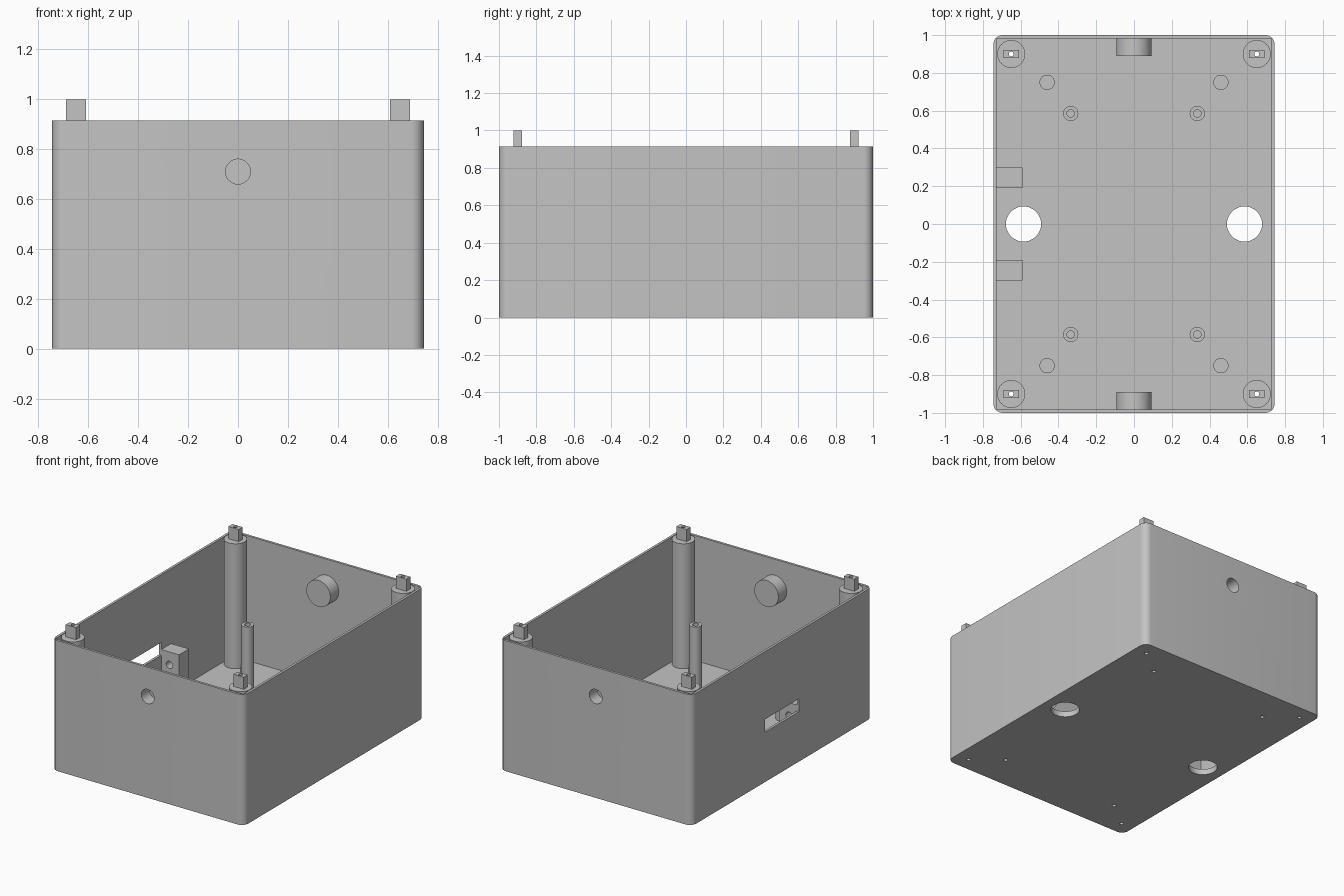
import bpy, bmesh, math
from mathutils import Matrix, Vector

cube = bpy.data.objects.get("Cube")
if cube:
    bpy.data.objects.remove(cube, do_unlink=True)

W, D, H = 0.745, 1.0, 0.915      # half width, half depth, wall height
WALL, FLOOR = 0.017, 0.04
SLOT_Y, BOSS_Z = 0.19, 0.71

grey = bpy.data.materials.new("plain grey")
grey.use_nodes = True
colour = (0.55, 0.55, 0.55, 1)
grey.diffuse_color = colour
grey.node_tree.nodes["Principled BSDF"].inputs["Base Color"].default_value = colour


def new_object(name, bm):
    bmesh.ops.recalc_face_normals(bm, faces=bm.faces)
    mesh = bpy.data.meshes.new(name)
    bm.to_mesh(mesh)
    bm.free()
    mesh.materials.append(grey)
    obj = bpy.data.objects.new(name, mesh)
    bpy.context.collection.objects.link(obj)
    return obj


def box(name, low, high, corner=0):
    """Box between two corners, with optional rounded upright edges."""
    low, high = Vector(low), Vector(high)
    bm = bmesh.new()
    bmesh.ops.create_cube(bm, size=1)
    bmesh.ops.scale(bm, vec=high - low, verts=bm.verts)
    bmesh.ops.translate(bm, vec=(low + high) / 2, verts=bm.verts)
    if corner:
        upright = [e for e in bm.edges
                   if abs(e.verts[0].co.z - e.verts[1].co.z) > 0.1]
        bmesh.ops.bevel(bm, geom=upright, offset=corner, segments=8,
                        profile=0.5, affect='EDGES')
    return new_object(name, bm)


def rod(name, start, end, radius, sides=48):
    """Cylinder running between two points."""
    start, end = Vector(start), Vector(end)
    axis = end - start
    bm = bmesh.new()
    turn = axis.to_track_quat('Z', 'Y').to_matrix().to_4x4()
    bmesh.ops.create_cone(bm, cap_ends=True, segments=sides, radius1=radius,
                          radius2=radius, depth=axis.length,
                          matrix=Matrix.Translation((start + end) / 2) @ turn)
    return new_object(name, bm)


def combine(obj, others, operation='DIFFERENCE'):
    """Apply booleans and remove the helper objects."""
    for other in others:
        mod = obj.modifiers.new("bool", 'BOOLEAN')
        mod.operation, mod.solver, mod.object = operation, 'EXACT', other
    graph = bpy.context.evaluated_depsgraph_get()
    mesh = bpy.data.meshes.new_from_object(obj.evaluated_get(graph))
    obj.modifiers.clear()
    obj.data = mesh
    for other in others:
        bpy.data.objects.remove(other, do_unlink=True)
    return obj


def upright(name, x, y, z0, z1, radius, sides=48):
    return rod(name, (x, y, z0), (x, y, z1), radius, sides)


parts = []
corners = [(sx, sy) for sx in (-1, 1) for sy in (-1, 1)]


def place(sx, sy):
    return ("back" if sy > 0 else "front") + ("_left" if sx > 0 else "_right")


# Open shell with its cable, screw, side slot and end holes
shell = box("case_shell", (-W, -D, 0), (W, D, H), 0.05)
cuts = [box("cavity", (WALL - W, WALL - D, FLOOR), (W - WALL, D - WALL, H + 1)),
        box("slot", (-W - 0.1, -SLOT_Y, 0.35), (-W + 0.1, SLOT_Y, 0.44))]
for s in (-1, 1):
    cuts.append(upright("cable_hole", s * 0.585, 0, -0.1, 0.1, 0.093, 64))
    cuts.append(rod("end_hole", (0, s * 0.9, BOSS_Z), (0, s * 1.1, BOSS_Z), 0.05))
for sx, sy in corners:
    for x, y in ((0.65, 0.9), (0.46, 0.75)):
        cuts.append(upright("screw_hole", sx * x, sy * y, -0.1, 0.1, 0.013, 24))
parts.append(combine(shell, cuts))

for sx, sy in corners:
    # Corner post with a locating tab and a hole through both
    x, y = sx * 0.65, sy * 0.9
    post = upright("corner_post_" + place(sx, sy), x, y, 0.02, H, 0.074)
    tab = box("tab", (x - 0.04, y - 0.022, 0.8), (x + 0.04, y + 0.022, 1))
    combine(post, [tab], 'UNION')
    parts.append(combine(post, [upright("bore", x, y, -0.1, 1.1, 0.013, 24)]))

    # Tall standoff, drilled from the top
    x, y = sx * 0.335, sy * 0.585
    post = upright("standoff_" + place(sx, sy), x, y, 0.02, 0.52, 0.04)
    parts.append(combine(post, [upright("bore", x, y, 0.3, 0.6, 0.02, 32)]))

    # Low screw boss, drilled from below
    x, y = sx * 0.46, sy * 0.75
    post = upright("foot_boss_" + place(sx, sy), x, y, 0.02, 0.13, 0.04)
    parts.append(combine(post, [upright("bore", x, y, -0.1, 0.1, 0.013, 24)]))

for s, side in ((-1, "front"), (1, "back")):
    # Closed round boss behind each end hole
    boss = rod("end_boss_" + side, (0, s * 0.99, BOSS_Z), (0, s * 0.89, BOSS_Z), 0.093, 64)
    hole = rod("bore", (0, s * 1.1, BOSS_Z), (0, s * 0.91, BOSS_Z), 0.05)
    parts.append(combine(boss, [hole]))

    # Drilled block beside the slot
    near, far = sorted((s * SLOT_Y, s * 0.3))
    block = box("slot_block_" + side, (-W + 0.01, near, 0.02), (-0.59, far, 0.39))
    hole = rod("bore", (-0.665, s * 0.1, 0.3), (-0.665, s * 0.4, 0.3), 0.025, 32)
    parts.append(combine(block, [hole]))

# Smooth the round walls and keep the edges sharp
bpy.ops.object.select_all(action='DESELECT')
for obj in parts:
    obj.select_set(True)
bpy.context.view_layer.objects.active = shell
bpy.ops.object.shade_smooth_by_angle(angle=math.radians(30))
